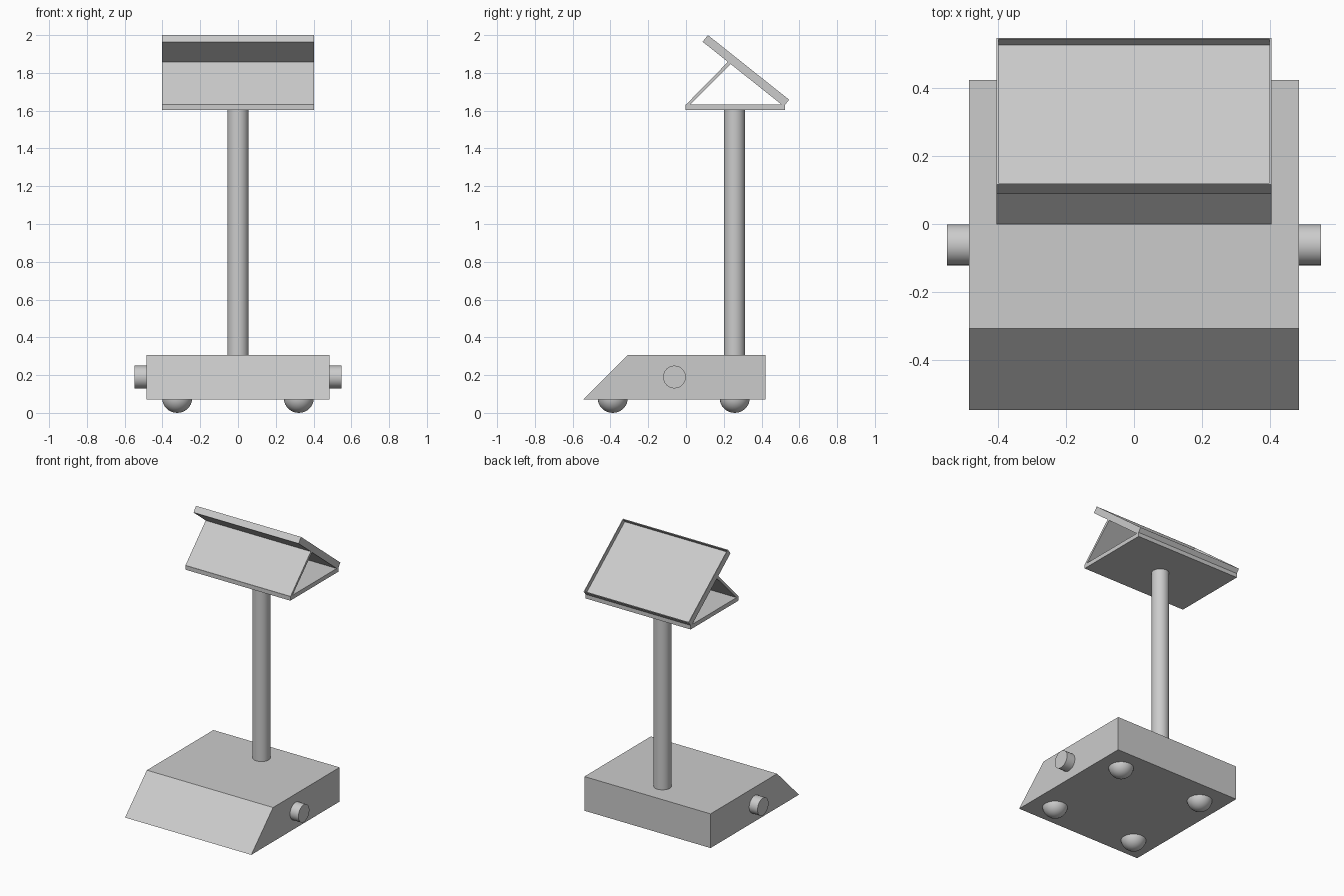
import bpy, bmesh
from math import pi
from mathutils import Vector, Matrix

cube = bpy.data.objects.get("Cube")
if cube:
    bpy.data.objects.remove(cube, do_unlink=True)

grey = bpy.data.materials.new("plain grey")
grey.use_nodes = True
GREY = (0.6, 0.6, 0.6, 1)
grey.diffuse_color = GREY
grey.node_tree.nodes["Principled BSDF"].inputs["Base Color"].default_value = GREY


def finish(name, bm, smooth=False):
    bmesh.ops.recalc_face_normals(bm, faces=bm.faces[:])
    mesh = bpy.data.meshes.new(name)
    bm.to_mesh(mesh)
    bm.free()
    mesh.materials.append(grey)
    ob = bpy.data.objects.new(name, mesh)
    bpy.context.collection.objects.link(ob)
    if smooth:
        bpy.ops.object.select_all(action='DESELECT')
        ob.select_set(True)
        bpy.context.view_layer.objects.active = ob
        bpy.ops.object.shade_smooth_by_angle(angle=pi / 5)
    return ob


def side_prism(profile, half_width):
    """Sweep a (y, z) profile across the width."""
    bm = bmesh.new()
    face = bm.faces.new([bm.verts.new((-half_width, y, z)) for y, z in profile])
    new = bmesh.ops.extrude_face_region(bm, geom=[face])["geom"]
    verts = [v for v in new if isinstance(v, bmesh.types.BMVert)]
    bmesh.ops.translate(bm, verts=verts, vec=(2 * half_width, 0, 0))
    bmesh.ops.recalc_face_normals(bm, faces=bm.faces[:])
    return bm


def cylinder(name, radius, length, centre, rotation=Matrix()):
    bm = bmesh.new()
    bmesh.ops.create_cone(bm, cap_ends=True, segments=48, radius1=radius, radius2=radius,
                          depth=length, matrix=Matrix.Translation(centre) @ rotation)
    finish(name, bm, True)


# Wedge-nosed base body
finish("base_body", side_prism([(-0.546, 0.07), (0.422, 0.07), (0.422, 0.307), (-0.307, 0.307)], 0.484))

# Ball feet and side hubs
for side, x in (("left", 1), ("right", -1)):
    for end, y in (("front", -0.388), ("back", 0.258)):
        bm = bmesh.new()
        bmesh.ops.create_uvsphere(bm, u_segments=32, v_segments=16, radius=0.08,
                                  matrix=Matrix.Translation((x * 0.322, y, 0.08)))
        finish(f"{end}_{side}_ball_foot", bm, True)
    cylinder(f"{side}_hub", 0.06, 0.084, (x * 0.506, -0.061, 0.19), Matrix.Rotation(pi / 2, 4, 'Y'))

# Upright post
cylinder("post", 0.056, 1.31, (0, 0.257, 0.95))

# Head: floor plate, front brace and tilted tray
WIDTH = 0.403
finish("head_plate", side_prism([(-0.002, 1.603), (0.525, 1.603), (0.525, 1.632), (-0.002, 1.632)], WIDTH))
finish("front_brace", side_prism([(-0.002, 1.63), (0.02, 1.63), (0.24, 1.85), (0.226, 1.862)], WIDTH))

top, tip = Vector((0.116, 2.0)), Vector((0.546, 1.658))
down = (tip - top).normalized()
normal = Vector((-down.y, down.x))
under = normal * -0.045
bm = side_prism([top, tip, tip + under, top + under], WIDTH)
bm.normal_update()
screen = max(bm.faces, key=lambda f: f.normal.dot(Vector((0, normal.x, normal.y))))
bmesh.ops.inset_region(bm, faces=[screen], thickness=0.007)
bmesh.ops.inset_region(bm, faces=[screen], thickness=0, depth=-0.028)
finish("tilted_tray", bm)
